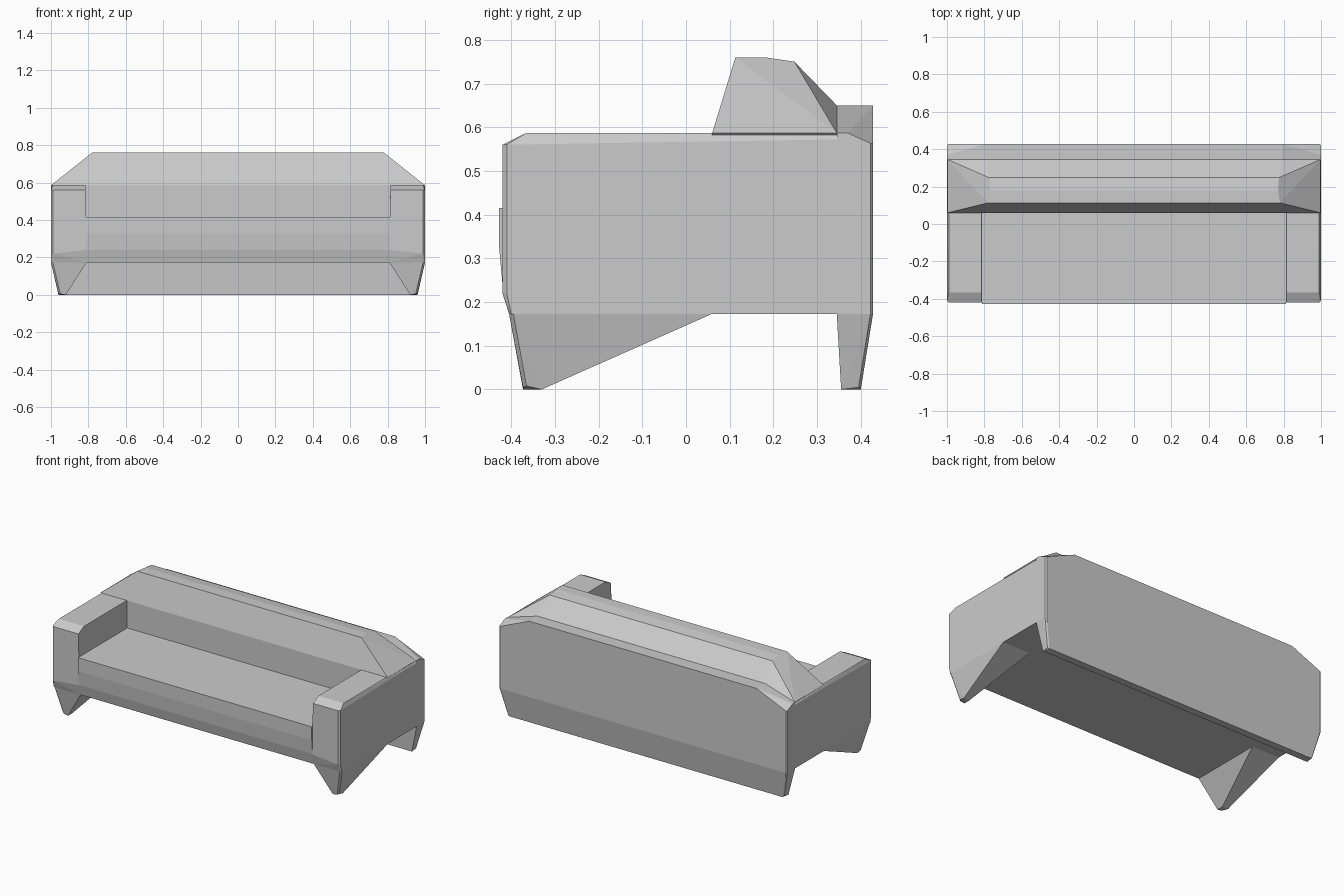
import bpy, bmesh, math

if "Cube" in bpy.data.objects:
    bpy.data.objects.remove(bpy.data.objects["Cube"])


def hull(name, pts, sym=False, mirror=False):
    """Flat-faced convex part; sym adds the -x points, mirror adds a twin on -x."""
    if sym:
        pts = pts + [(-x, y, z) for x, y, z in pts]
    bm = bmesh.new()
    for p in pts:
        bm.verts.new(p)
    res = bmesh.ops.convex_hull(bm, input=bm.verts[:])
    loose = [v for v in bm.verts if not v.link_faces]
    bmesh.ops.delete(bm, geom=loose, context='VERTS')
    bmesh.ops.dissolve_limit(bm, angle_limit=math.radians(1),
                             verts=bm.verts[:], edges=bm.edges[:])
    bmesh.ops.recalc_face_normals(bm, faces=bm.faces[:])
    me = bpy.data.meshes.new(name)
    bm.to_mesh(me)
    bm.free()
    ob = bpy.data.objects.new(name, me)
    bpy.context.collection.objects.link(ob)
    if mirror:
        ob.modifiers.new("mirror", 'MIRROR')
    return ob


def at_x(x, profile):
    return [(x, y, z) for y, z in profile]


# seat block: side profile with a gently curved front, between the arms
seat_profile = [(-.428, .415), (-.428, .33), (-.42, .24), (-.405, .173),
                (.345, .173), (.345, .415)]
hull("seat", at_x(.812, seat_profile), sym=True)

# arms: chamfered front and outer top edges
hull("arms",
     at_x(1.0, [(-.41, .56), (.345, .572), (.345, .173), (-.41, .22), (-.40, .173)])
     + at_x(.99, [(-.42, .56), (-.365, .587), (.345, .587), (-.42, .22), (-.405, .173)])
     + at_x(.815, [(-.42, .56), (-.365, .587), (.345, .587)])
     + at_x(.808, [(-.42, .24), (-.405, .173), (.345, .173)]),
     mirror=True)

# front legs: tapered wedges with a long rear slope
hull("front_legs",
     [(.81, -.405, .173), (.99, -.405, .173), (1.0, -.395, .173),
      (1.0, .06, .173), (.81, .06, .173),
      (.92, -.373, 0), (.95, -.373, .005), (.96, -.365, .008),
      (.96, -.33, 0), (.92, -.33, 0)],
     mirror=True)

# backrest cushion: overhangs the arms, sloped ends and flat ridge
hull("back_cushion",
     [(.81, .06, .40), (.81, .345, .40),
      (.998, .06, .587), (.998, .345, .587),
      (.78, .113, .76), (.77, .18, .76), (.775, .248, .75),
      (.79, .345, .65)],
     sym=True)

# back panel: full width, cut top corners, runs to the floor
hull("back_panel_upper",
     [(1.0, .345, .173), (1.0, .422, .173), (.993, .428, .173),
      (1.0, .345, .587), (1.0, .37, .587), (1.0, .422, .563), (.993, .428, .563),
      (.79, .345, .65), (.79, .428, .65)],
     sym=True)
hull("back_panel_foot",
     [(1.0, .345, .173), (1.0, .422, .173), (.993, .428, .173),
      (.96, .355, 0), (.96, .395, .005), (.95, .40, 0)],
     sym=True)
